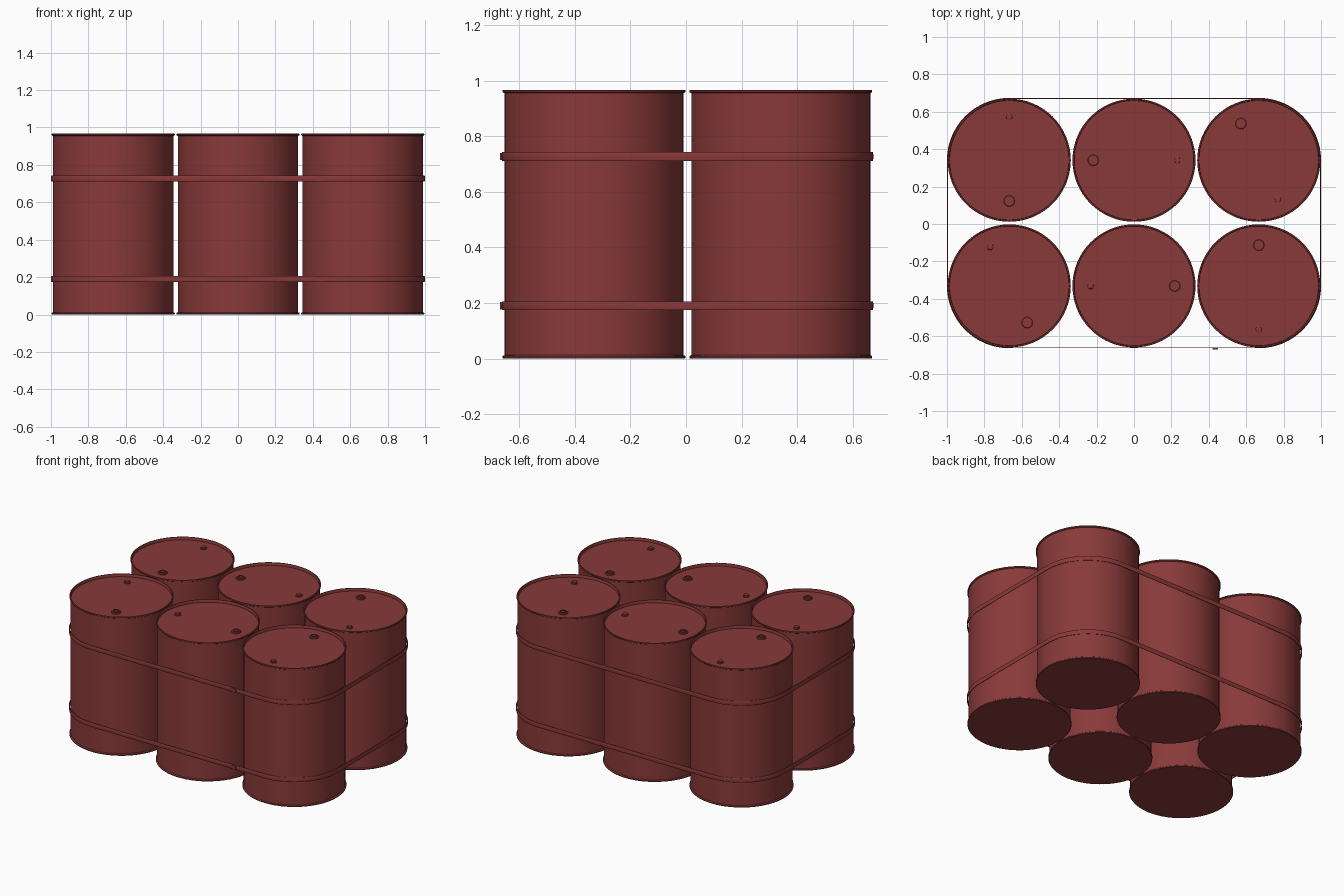
import bpy, bmesh, math
from mathutils import Vector

if "Cube" in bpy.data.objects:
    bpy.data.objects.remove(bpy.data.objects["Cube"])

red = bpy.data.materials.new("oxide red paint")
red.diffuse_color = (0.25, 0.042, 0.041, 1)
red.use_nodes = True
red.node_tree.nodes["Principled BSDF"].inputs["Base Color"].default_value = red.diffuse_color


def finish(name, bm, loc=(0, 0, 0)):
    bmesh.ops.recalc_face_normals(bm, faces=bm.faces[:])
    me = bpy.data.meshes.new(name)
    bm.to_mesh(me)
    bm.free()
    me.materials.append(red)
    ob = bpy.data.objects.new(name, me)
    bpy.context.collection.objects.link(ob)
    ob.location = loc
    bpy.ops.object.select_all(action='DESELECT')
    ob.select_set(True)
    bpy.context.view_layer.objects.active = ob
    bpy.ops.object.shade_smooth_by_angle(angle=math.radians(35))
    return ob


def skin(bm, rings, close_rings):
    """Bridge equal closed rings of points with quads."""
    vs = [[bm.verts.new(p) for p in r] for r in rings]
    n = len(vs[0])
    for i in range(len(vs) if close_rings else len(vs) - 1):
        a, b = vs[i], vs[(i + 1) % len(vs)]
        for j in range(n):
            k = (j + 1) % n
            bm.faces.new((a[j], a[k], b[k], b[j]))
    return vs


def lathe(name, profile, seg, loc):
    bm = bmesh.new()
    rings = [[(r * math.cos(2 * math.pi * j / seg), r * math.sin(2 * math.pi * j / seg), z)
              for j in range(seg)] for r, z in profile]
    vs = skin(bm, rings, False)
    bm.faces.new(vs[0])
    bm.faces.new(vs[-1])
    return finish(name, bm, loc)


# Radius / height profiles
H, LID = 0.967, 0.948
drum = [(0.327, 0), (0.329, 0.002), (0.329, 0.008), (0.327, 0.01), (0.322, 0.012),
        (0.322, H - 0.012), (0.327, H - 0.01), (0.329, H - 0.008), (0.329, H - 0.002),
        (0.327, H), (0.321, H), (0.319, H - 0.003), (0.319, LID)]
large_bung = [(0.030, -0.002), (0.030, 0.006), (0.027, 0.009), (0.021, 0.009),
              (0.021, 0.014), (0.016, 0.014), (0.016, 0.008)]
small_bung = [(0.023, -0.002), (0.023, 0.005), (0.018, 0.006), (0.017, 0.013), (0.014, 0.014)]

# Six drums, each turned so its two bungs face a different way
XS, Y_FRONT, Y_BACK = 0.667, -0.331, 0.341
for row, y, angles in (("front", Y_FRONT, (-64, 0, 90)), ("back", Y_BACK, (-90, 180, 116))):
    for side, x, deg in zip(("left", "middle", "right"), (-XS, 0, XS), angles):
        tag = f"{row}_{side}"
        lathe(f"drum_{tag}", drum, 64, (x, y, 0))
        d = Vector((math.cos(math.radians(deg)), math.sin(math.radians(deg)), 0))
        base = Vector((x, y, LID))
        lathe(f"large_bung_{tag}", large_bung, 16, base + d * 0.218)
        lathe(f"small_bung_{tag}", small_bung, 6, base - d * 0.232)

# Bowed straps pulled round the whole group, each with a buckle plate
bow = [(0.3285, -0.016), (0.331, -0.016), (0.333, -0.008), (0.333, 0.008),
       (0.331, 0.016), (0.3285, 0.016), (0.3305, 0.007), (0.3305, -0.007)]
corners = ((XS, Y_BACK, 0), (-XS, Y_BACK, 90), (-XS, Y_FRONT, 180), (XS, Y_FRONT, 270))
for name, z in (("lower", 0.19), ("upper", 0.727)):
    bm = bmesh.new()
    rings = []
    for cx, cy, start in corners:
        for i in range(17):
            a = math.radians(start + 90 * i / 16)
            rings.append([(cx + r * math.cos(a), cy + r * math.sin(a), z + h) for r, h in bow])
    skin(bm, rings, True)
    finish(f"{name}_strap", bm)

    bm = bmesh.new()
    bmesh.ops.create_cube(bm, size=1)
    bmesh.ops.scale(bm, vec=(0.03, 0.007, 0.026), verts=bm.verts[:])
    finish(f"{name}_buckle", bm, (0.435, Y_FRONT - 0.3355, z))
